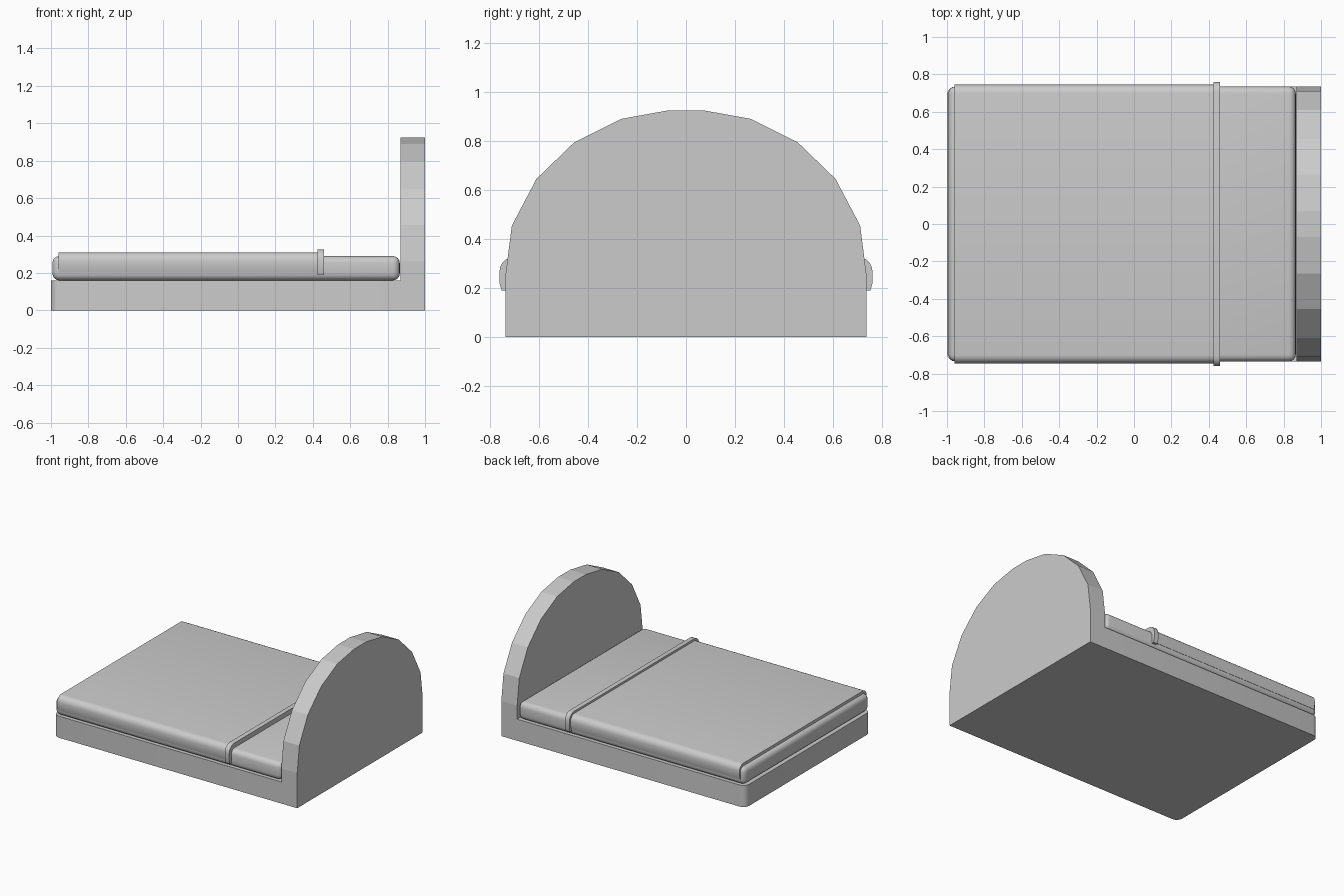
import bpy, bmesh, math
from mathutils import Vector

cube = bpy.data.objects.get("Cube")
if cube:
    bpy.data.objects.remove(cube, do_unlink=True)

GREY = (0.6, 0.6, 0.6, 1)
mat = bpy.data.materials.new("plain grey")
mat.use_nodes = True
mat.diffuse_color = GREY
mat.node_tree.nodes["Principled BSDF"].inputs["Base Color"].default_value = GREY


def prism(name, points, depth, smooth=None):
    """Extrude a closed outline of 3D points along the vector depth."""
    bm = bmesh.new()
    face = bm.faces.new([bm.verts.new(p) for p in points])
    grown = bmesh.ops.extrude_face_region(bm, geom=[face], use_keep_orig=True)
    verts = [v for v in grown["geom"] if isinstance(v, bmesh.types.BMVert)]
    bmesh.ops.translate(bm, verts=verts, vec=Vector(depth))
    bmesh.ops.recalc_face_normals(bm, faces=bm.faces)
    mesh = bpy.data.meshes.new(name)
    bm.to_mesh(mesh)
    bm.free()
    return finish(name, mesh, smooth)


def finish(name, mesh, smooth=None):
    ob = bpy.data.objects.new(name, mesh)
    bpy.context.collection.objects.link(ob)
    mesh.materials.append(mat)
    if smooth:
        bpy.ops.object.select_all(action="DESELECT")
        ob.select_set(True)
        bpy.context.view_layer.objects.active = ob
        bpy.ops.object.shade_smooth_by_angle(angle=math.radians(smooth))
    return ob


def arc(cx, cy, r, start, steps=4):
    """Quarter circle, counter-clockwise from the start angle in degrees."""
    angles = [math.radians(start + 90 * i / steps) for i in range(steps + 1)]
    return [(cx + r * math.cos(a), cy + r * math.sin(a)) for a in angles]


# Base with rounded corners at the foot end
W, BASE_TOP, HEAD_X = 0.735, 0.16, 0.87
R = 0.045
outline = [(HEAD_X, -W), (HEAD_X, W)]
outline += arc(-1 + R, W - R, R, 90) + arc(-1 + R, -W + R, R, 180)
prism("bed_base", [(x, y, 0) for x, y in outline], (0, 0, BASE_TOP), 35)

# Arched headboard with flat facets
half = [(W, 0), (W, 0.26), (0.71, 0.455), (0.61, 0.645),
        (0.455, 0.795), (0.265, 0.89), (0.07, 0.925)]
arch = half + [(-y, z) for y, z in reversed(half)]
prism("headboard", [(HEAD_X, y, z) for y, z in arch], (1 - HEAD_X, 0, 0))

# Mattress with soft edges all round
bm = bmesh.new()
bmesh.ops.create_cube(bm, size=1)
for v in bm.verts:
    v.co = (-0.0635 + v.co.x * 1.857, v.co.y * 2 * W, 0.225 + v.co.z * 0.13)
bmesh.ops.bevel(bm, geom=bm.edges[:], offset=0.037, segments=4,
                profile=0.5, affect="EDGES")
mesh = bpy.data.meshes.new("mattress")
bm.to_mesh(mesh)
bm.free()
finish("mattress", mesh, 40)


def drape(name, x0, x1, half_width, bottom, top, r):
    """Cloth strip lying over the mattress and hanging down both sides."""
    side = [(half_width - 0.008, bottom), (half_width, bottom + 0.03)]
    side += arc(half_width - r, top - r, r, 0, 5)
    section = side + [(-y, z) for y, z in reversed(side)]
    prism(name, [(x0, y, z) for y, z in section], (x1 - x0, 0, 0), 40)


# Blanket and its folded edge band
drape("blanket", -0.96, 0.43, 0.745, 0.203, 0.31, 0.045)
drape("blanket_band", 0.425, 0.46, 0.76, 0.19, 0.325, 0.055)
